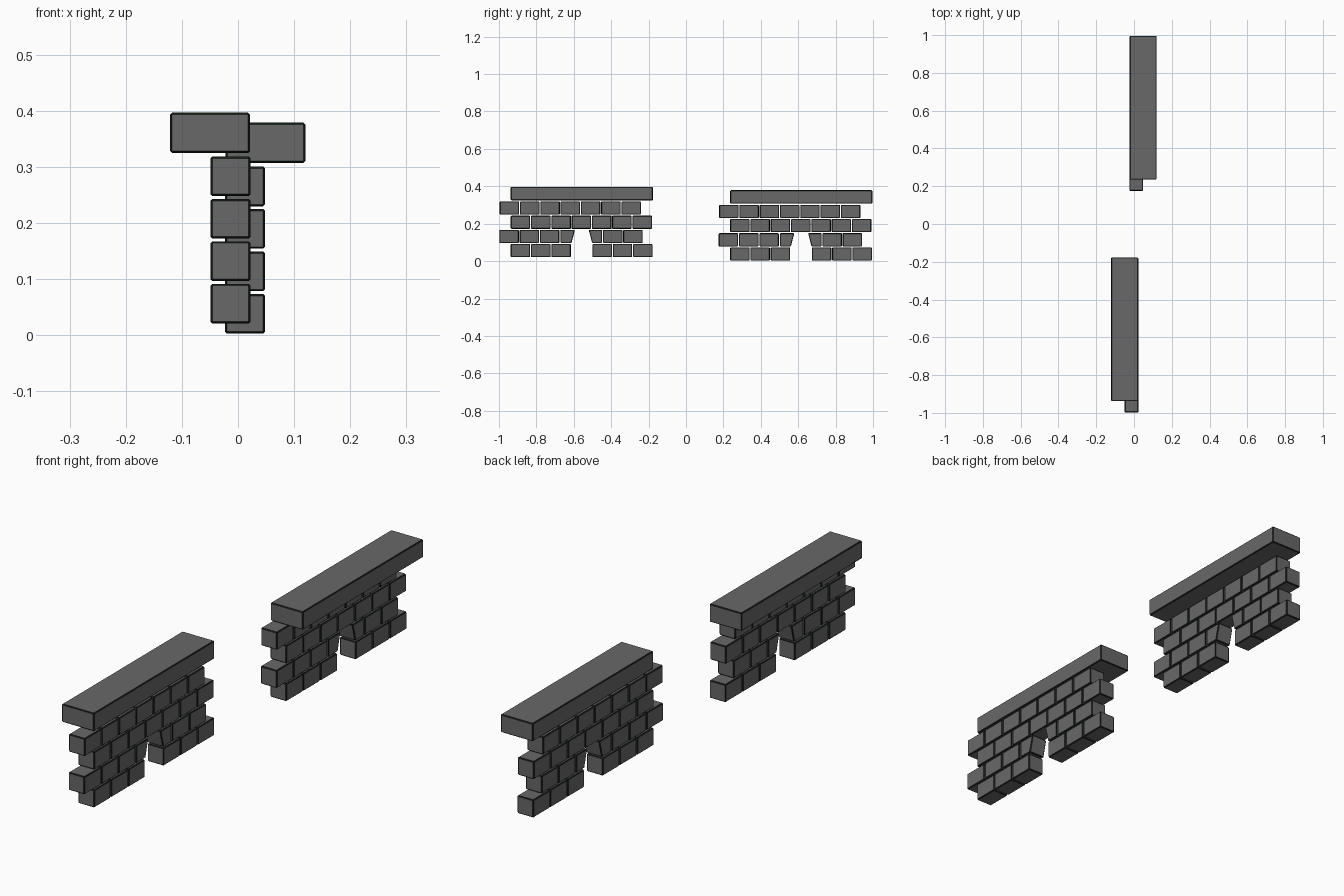
import bpy, bmesh

if "Cube" in bpy.data.objects:
    bpy.data.objects.remove(bpy.data.objects["Cube"])


def material(name, rgb):
    m = bpy.data.materials.new(name)
    m.diffuse_color = (*rgb, 1)
    m.use_nodes = True
    m.node_tree.nodes["Principled BSDF"].inputs["Base Color"].default_value = m.diffuse_color
    return m


STONE = material("grey_stone", (0.14, 0.14, 0.14))
EDGE = material("dark_edge", (0.006, 0.012, 0.006))

X0, X1 = -0.049, 0.0225          # wall thickness
H, ROW = 0.071, 0.0757           # brick height and course pitch
L, PITCH = 0.104, 0.1085         # brick length and spacing
BASE = 0.021


def block(bm, x, profile):
    """Extrude a four-point (y, z) profile between two x values."""
    a, b = ([bm.verts.new((px, y, z)) for y, z in profile] for px in x)
    faces = [bm.faces.new(a[::-1]), bm.faces.new(b)]
    for i in range(4):
        j = (i + 1) % 4
        faces.append(bm.faces.new((a[i], a[j], b[j], b[i])))
    bmesh.ops.recalc_face_normals(bm, faces=faces)


def brick(bm, row, bottom, top=None):
    z = BASE + row * ROW
    (y0, y1), (t0, t1) = bottom, top or bottom
    block(bm, (X0, X1), [(y0, z), (y1, z), (t1, z + H), (t0, z + H)])


def finish(name, bm, mirrored):
    # The second wall is flipped across x, moved back and set slightly lower
    if mirrored:
        for v in bm.verts:
            v.co = (-v.co.x - 0.001, v.co.y + 1.173, v.co.z - 0.018)
        bmesh.ops.reverse_faces(bm, faces=bm.faces)
    # Narrow dark chamfer on every edge
    edges = list(bm.edges)
    res = bmesh.ops.bevel(bm, geom=edges, offset=0.0035, segments=1,
                          affect='EDGES', profile=0.5, material=1)
    for f in res["faces"]:
        f.material_index = 1
    me = bpy.data.meshes.new(name)
    bm.to_mesh(me)
    bm.free()
    me.materials.append(STONE)
    me.materials.append(EDGE)
    bpy.context.collection.objects.link(bpy.data.objects.new(name, me))


# Brick courses: (course, first y, number of bricks)
RUNS = [(0, -0.937, 3), (0, -0.5, 3), (1, -0.998, 3), (1, -0.444, 2),
        (2, -0.937, 7), (3, -0.996, 7)]

for side, mirrored in (("front", False), ("back", True)):
    # Brick wall with the drain opening
    bm = bmesh.new()
    for row, y, n in RUNS:
        for i in range(n):
            brick(bm, row, (y + i * PITCH, y + i * PITCH + L))
    # Slanted bricks flanking the opening
    brick(bm, 1, (-0.671, -0.612), (-0.671, -0.594))
    brick(bm, 1, (-0.502, -0.449), (-0.520, -0.449))
    finish(side + "_brick_wall", bm, mirrored)

    # Overhanging cap slab
    bm = bmesh.new()
    block(bm, (-0.121, 0.0215), [(-0.937, 0.325), (-0.177, 0.325),
                                 (-0.177, 0.397), (-0.937, 0.397)])
    finish(side + "_cap_slab", bm, mirrored)
